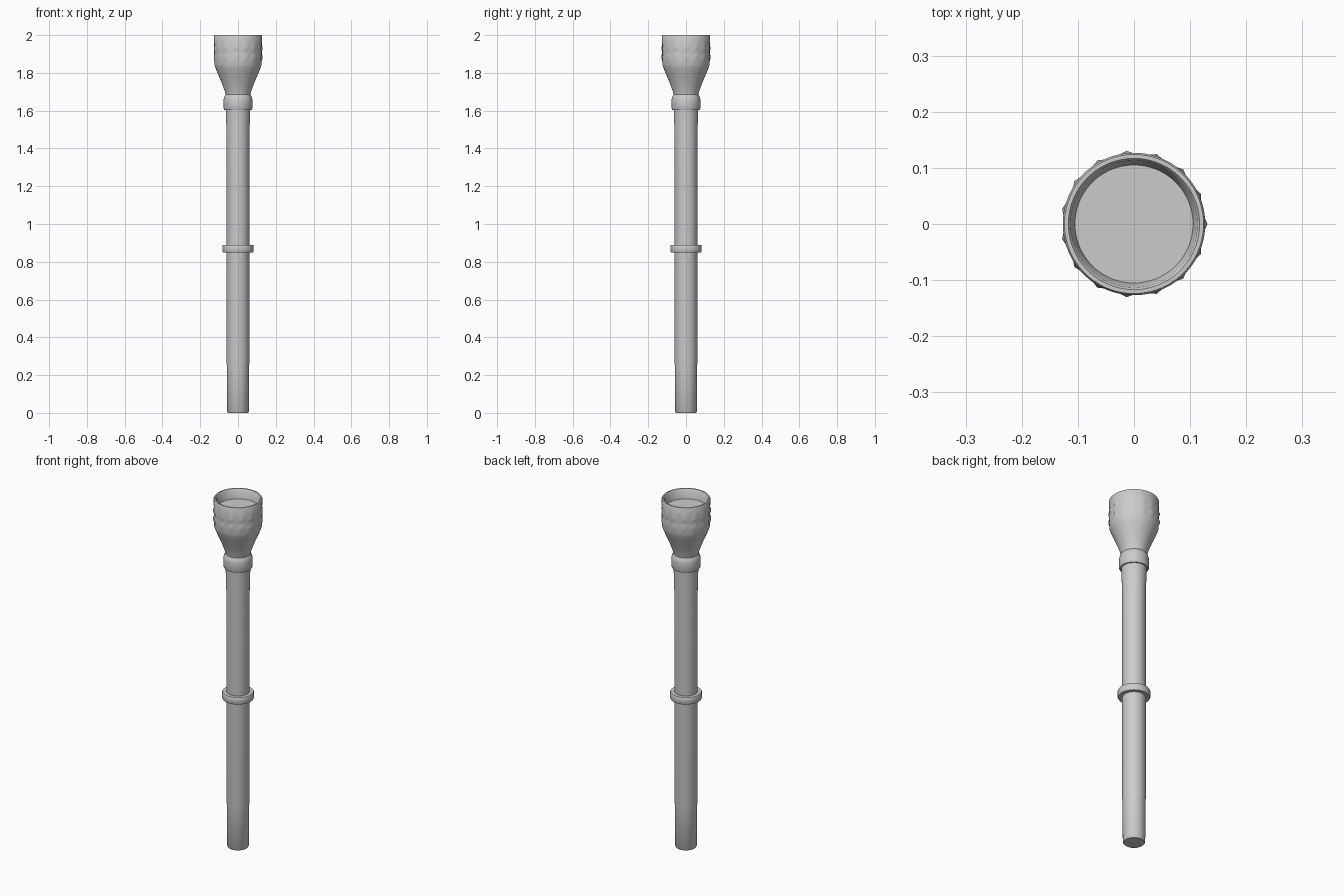
import bpy, bmesh, math

if "Cube" in bpy.data.objects:
    bpy.data.objects.remove(bpy.data.objects["Cube"])

SEG = 60
BUMPS = 15


def material(name, c):
    m = bpy.data.materials.new(name)
    m.diffuse_color = (*c, 1)
    m.use_nodes = True
    m.node_tree.nodes["Principled BSDF"].inputs["Base Color"].default_value = m.diffuse_color
    return m


grey = material("light_grey", (0.6, 0.6, 0.6))


def lathe(name, profile, closed=False, cap=False):
    """Revolve (radius, z, bump) points about z; bump adds a repeating swelling."""
    bm = bmesh.new()
    rings = []
    for r, z, *b in profile:
        bump = b[0] if b else 0
        ring = []
        for i in range(SEG):
            a = 2 * math.pi * i / SEG
            rr = r + bump * max(0, math.cos(BUMPS * a))
            ring.append(bm.verts.new((rr * math.cos(a), rr * math.sin(a), z)))
        rings.append(ring)
    pairs = list(zip(rings, rings[1:]))
    if closed:
        pairs.append((rings[-1], rings[0]))
    for lo, hi in pairs:
        for i in range(SEG):
            j = (i + 1) % SEG
            bm.faces.new((lo[i], lo[j], hi[j], hi[i]))
    if cap:
        bm.faces.new(rings[0][::-1])
        bm.faces.new(rings[-1])
    bmesh.ops.recalc_face_normals(bm, faces=bm.faces)
    me = bpy.data.meshes.new(name)
    bm.to_mesh(me)
    bm.free()
    ob = bpy.data.objects.new(name, me)
    bpy.context.collection.objects.link(ob)
    me.materials.append(grey)
    bpy.ops.object.select_all(action='DESELECT')
    ob.select_set(True)
    bpy.context.view_layer.objects.active = ob
    bpy.ops.object.shade_smooth_by_angle(angle=math.radians(35))
    return ob


# Long battery tube, slightly narrower at the foot and flared at the collar
lathe("battery_tube", [
    (0.053, 0), (0.057, 0.006), (0.058, 0.24), (0.06, 0.26),
    (0.06, 1.4), (0.062, 1.52), (0.065, 1.61)], cap=True)

# Raised band halfway up the tube
lathe("middle_band", [
    (0.057, 0.85), (0.08, 0.85), (0.083, 0.856),
    (0.083, 0.884), (0.08, 0.89), (0.057, 0.89)], closed=True)

# Collar, flaring head with two rows of grip bumps, rim, and recessed lens
lathe("lamp_head", [
    (0.058, 1.603), (0.072, 1.603), (0.076, 1.612), (0.076, 1.66),
    (0.073, 1.672), (0.066, 1.685), (0.069, 1.70), (0.088, 1.752),
    (0.112, 1.808), (0.121, 1.83), (0.125, 1.845),
    (0.126, 1.865), (0.126, 1.875, 0.005), (0.126, 1.89, 0.005),
    (0.126, 1.90), (0.126, 1.915), (0.126, 1.925, 0.005),
    (0.126, 1.935, 0.005), (0.126, 1.945),
    (0.127, 1.995), (0.124, 2.0), (0.117, 2.0), (0.113, 1.995),
    (0.105, 1.945)])
lathe("lens", [(0.106, 1.94), (0.106, 1.946)], cap=True)
